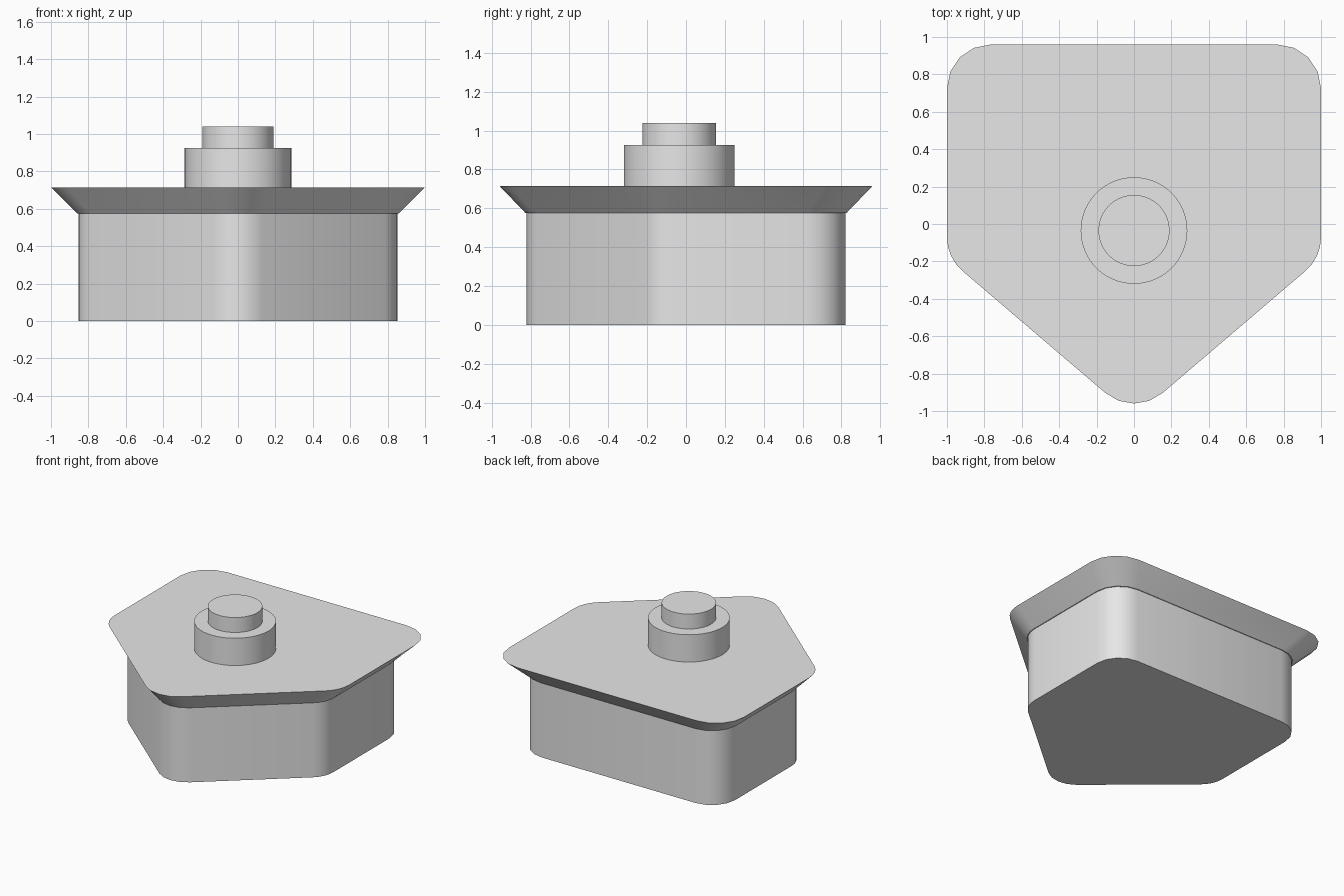
import bpy, bmesh, math
from mathutils import Vector

cube = bpy.data.objects.get("Cube")
if cube:
    bpy.data.objects.remove(cube, do_unlink=True)

grey = bpy.data.materials.new("light_grey")
grey.use_nodes = True
grey.diffuse_color = (0.8, 0.8, 0.8, 1)
grey.node_tree.nodes["Principled BSDF"].inputs["Base Color"].default_value = grey.diffuse_color


def rounded_outline(corners, radius, steps=4):
    """Counter-clockwise polygon with every corner filleted."""
    pts = [Vector(c) for c in corners]
    outline = []
    for i, p in enumerate(pts):
        d_in = (p - pts[i - 1]).normalized()
        d_out = (pts[(i + 1) % len(pts)] - p).normalized()
        turn = math.acos(d_in.dot(d_out))
        inward = (d_out - d_in).normalized()
        centre = p + inward * radius / math.cos(turn / 2)
        start = math.atan2(-d_in.x, d_in.y)
        for s in range(steps + 1):
            a = start + turn * s / steps
            outline.append(centre + radius * Vector((math.cos(a), math.sin(a))))
    return outline


def circle(radius, y, sides=64):
    return [Vector((radius * math.cos(math.tau * i / sides),
                    y + radius * math.sin(math.tau * i / sides))) for i in range(sides)]


def loft(name, outline, z0, z1, scale0=1.0, scale1=1.0):
    """Closed solid between two scaled copies of an outline."""
    bm = bmesh.new()
    low = [bm.verts.new((p.x * scale0, p.y * scale0, z0)) for p in outline]
    high = [bm.verts.new((p.x * scale1, p.y * scale1, z1)) for p in outline]
    n = len(outline)
    bm.faces.new(low[::-1])
    bm.faces.new(high)
    for i in range(n):
        j = (i + 1) % n
        bm.faces.new((low[i], low[j], high[j], high[i]))
    mesh = bpy.data.meshes.new(name)
    bm.to_mesh(mesh)
    bm.free()
    mesh.materials.append(grey)
    obj = bpy.data.objects.new(name, mesh)
    bpy.context.collection.objects.link(obj)
    bpy.ops.object.select_all(action='DESELECT')
    obj.select_set(True)
    bpy.context.view_layer.objects.active = obj
    bpy.ops.object.shade_smooth_by_angle(angle=math.radians(30))
    return obj


# Shield-shaped pentagon shared by the body and the rim
shield = rounded_outline([(0, -1.034), (1, -0.18), (1, 0.96), (-1, 0.96), (-1, -0.18)], 0.235)

loft("body", shield, 0, 0.575, 0.854, 0.854)
loft("flared_rim", shield, 0.575, 0.715, 0.86, 1.0)

# Stepped round knob on the top
loft("knob_base", circle(0.285, -0.035), 0.715, 0.925)
loft("knob_cap", circle(0.19, -0.035), 0.925, 1.04)
